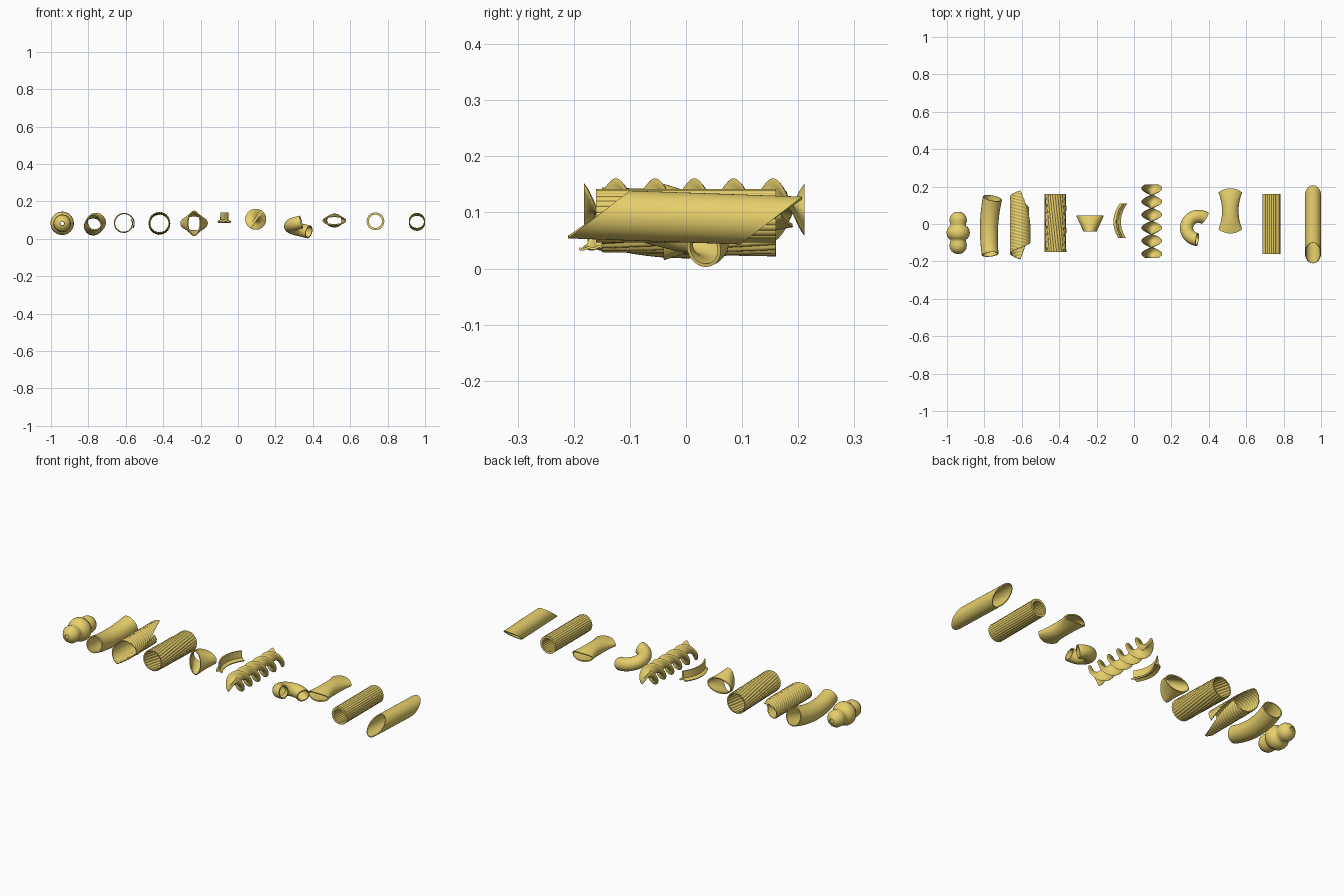
import bpy, math
from math import sin, cos, pi
from mathutils import Vector

if "Cube" in bpy.data.objects:
    bpy.data.objects.remove(bpy.data.objects["Cube"])

gold = bpy.data.materials.new("pasta_gold")
gold.diffuse_color = (0.8, 0.63, 0.15, 1)
gold.use_nodes = True
gold.node_tree.nodes["Principled BSDF"].inputs["Base Color"].default_value = gold.diffuse_color


def loft(name, f, nu, nv, closed=True, thick=0.0, angle=40):
    """Surface from f(u, v), u around and v along (0..1); thick=0 means a capped solid."""
    cu = nu if closed else nu + 1
    verts = [f(i / nu, j / nv) for j in range(nv + 1) for i in range(cu)]
    faces = [(j * cu + i, j * cu + (i + 1) % cu,
              (j + 1) * cu + (i + 1) % cu, (j + 1) * cu + i)
             for j in range(nv) for i in range(nu)]
    if thick == 0:
        faces += [tuple(reversed(range(cu))), tuple(nv * cu + i for i in range(cu))]
    me = bpy.data.meshes.new(name)
    me.from_pydata(verts, [], faces)
    me.update()
    me.materials.append(gold)
    ob = bpy.data.objects.new(name, me)
    bpy.context.collection.objects.link(ob)
    bpy.ops.object.select_all(action='DESELECT')
    ob.select_set(True)
    bpy.context.view_layer.objects.active = ob
    if thick:
        m = ob.modifiers.new("wall", 'SOLIDIFY')
        m.thickness, m.offset = thick, 0
        bpy.ops.object.modifier_apply(modifier=m.name)
    else:
        bpy.ops.object.mode_set(mode='EDIT')
        bpy.ops.mesh.select_all(action='SELECT')
        bpy.ops.mesh.normals_make_consistent(inside=False)
        bpy.ops.object.mode_set(mode='OBJECT')
    bpy.ops.object.shade_smooth_by_angle(angle=math.radians(angle))
    return ob


def sweep(path, radius):
    """Round tube along a path function."""
    def f(u, v):
        t = (path(v + .001) - path(v - .001)).normalized()
        side = t.cross(Vector((0, 0, 1))).normalized()
        up = side.cross(t)
        a = 2 * pi * u
        return path(v) + radius(v) * (cos(a) * side + sin(a) * up)
    return f


def mix(a, b, t):
    return a + (b - a) * t


# Three-lobed hollow bead
half = [(-.11, .013), (-.107, .022), (-.098, .034), (-.083, .044), (-.064, .046),
        (-.046, .041), (-.036, .042), (-.028, .052), (-.015, .060)]
prof = half + [(0, .062)] + [(-d, r) for d, r in reversed(half)]


def bead(u, v):
    d, r = prof[round(v * (len(prof) - 1))]
    a = 2 * pi * u
    return (-.94 + (r - .002) * cos(a), -.047 + d, .083 + (r - .002) * sin(a))


loft("lobed_bead", bead, 40, len(prof) - 1, thick=.005, angle=60)


# Gently bent smooth tube
def bent(v):
    w = 2 * v - 1
    return Vector((-.775 + .012 * w * w + .006 * w, -.012 + .15 * w, .067 + .022 * w * w))


loft("bent_tube", sweep(bent, lambda v: mix(.042, .049, v)), 40, 24, thick=.006)


# Ridged square sheet rolled corner to corner
def rolled(u, v):
    a, b = 2 * u - 1, 2 * v - 1
    p, q = (a + b) / 2, (a - b) / 2
    s = .185 * p - .083 * q
    t = .083 * p + .185 * q
    th = t / .051
    r = .045 + .0014 * (th + 3.6) + .0013 * sin(2 * pi * (s + .25 * t) / .017)
    return (-.61 - r * cos(th), -.005 + s, .083 + r * sin(th))


loft("rolled_ridged_sheet", rolled, 110, 110, closed=False, thick=.004)


# Wide tube with slanted ridges
def wide(u, v):
    a = 2 * pi * u + .7 * v
    r = .0535 + .0018 * cos(24 * 2 * pi * u)
    return (-.42 + r * cos(a), mix(-.15, .16, v), mix(.087, .079, v) + r * sin(a))


loft("wide_ridged_tube", wide, 144, 24, thick=.005)


# Short trumpet: tall oval mouth in front, wide oval mouth behind
def trumpet(u, v):
    a = 2 * pi * u
    return (-.235 + mix(.032, .071, v) * cos(a), mix(-.04, .045, v),
            .083 + mix(.065, .039, v) * sin(a))


loft("oval_trumpet", trumpet, 48, 10, thick=.006)

# Small curved three-finned strip
fin = []
for k, length in enumerate((.042, .021, .021)):
    d = pi / 2 + k * 2 * pi / 3
    for off in (-.004, .004):
        fin.append((length * cos(d) - off * sin(d), length * sin(d) + off * cos(d)))
    fin.append((.006 * cos(d + pi / 3), .006 * sin(d + pi / 3)))


def finned(u, v):
    x, z = fin[round(u * len(fin)) % len(fin)]
    w = 2 * v - 1
    return (-.09 + .03 * w * w + .004 * w + x, .018 + .092 * w, .1 + z)


loft("finned_strip", finned, len(fin), 20)

# Twisted spiral ribbon
n = 12
rib = [(mix(-.052, .052, i / n), -.007) for i in range(n + 1)]
rib += [(.056, 0)] + [(-x, -z) for x, z in rib] + [(-.056, 0)]


def spiral(u, v):
    x, z = rib[round(u * len(rib)) % len(rib)]
    y = mix(-.182, .211, v)
    a = -pi * (y - .19) / .07
    return (.095 + x * cos(a) - z * sin(a), y, .105 + x * sin(a) + z * cos(a))


loft("twisted_spiral", spiral, len(rib), 130)


# Elbow tube
def elbow(v):
    a = math.radians(mix(58, 264, v))
    return Vector((.345 + .064 * cos(a), -.021 + .062 * sin(a), mix(.037, .09, v)))


loft("elbow_tube", sweep(elbow, lambda v: .032), 36, 30, thick=.006)


# Pinched tube: flat wide ends, narrower rounder waist
def pinched(u, v):
    w = 2 * v - 1
    a = 2 * pi * u
    rx = .041 + .02 * w * w
    rz = .034 - .013 * w * w
    y = .07 + w * (.1 + .02 * (1 - cos(a) ** 2))
    return (.515 + rx * cos(a), y, .098 + rz * sin(a))


loft("pinched_tube", pinched, 44, 24, thick=.006)


# Straight tube with fine lengthwise ridges
def ridged(u, v):
    a = 2 * pi * u
    r = .0415 + .0012 * cos(26 * a)
    return (.735 + r * cos(a), mix(-.16, .16, v), .094 + r * sin(a))


loft("straight_ridged_tube", ridged, 156, 8, thick=.011)


# Smooth quill tube with slanted ends
def quill(u, v):
    a = 2 * pi * u
    y = mix(-.155, .152, v) + .055 * sin(a)
    return (.957 + .041 * cos(a), y, .091 - .035 * y + .042 * sin(a))


loft("slanted_quill", quill, 48, 12, thick=.005)
